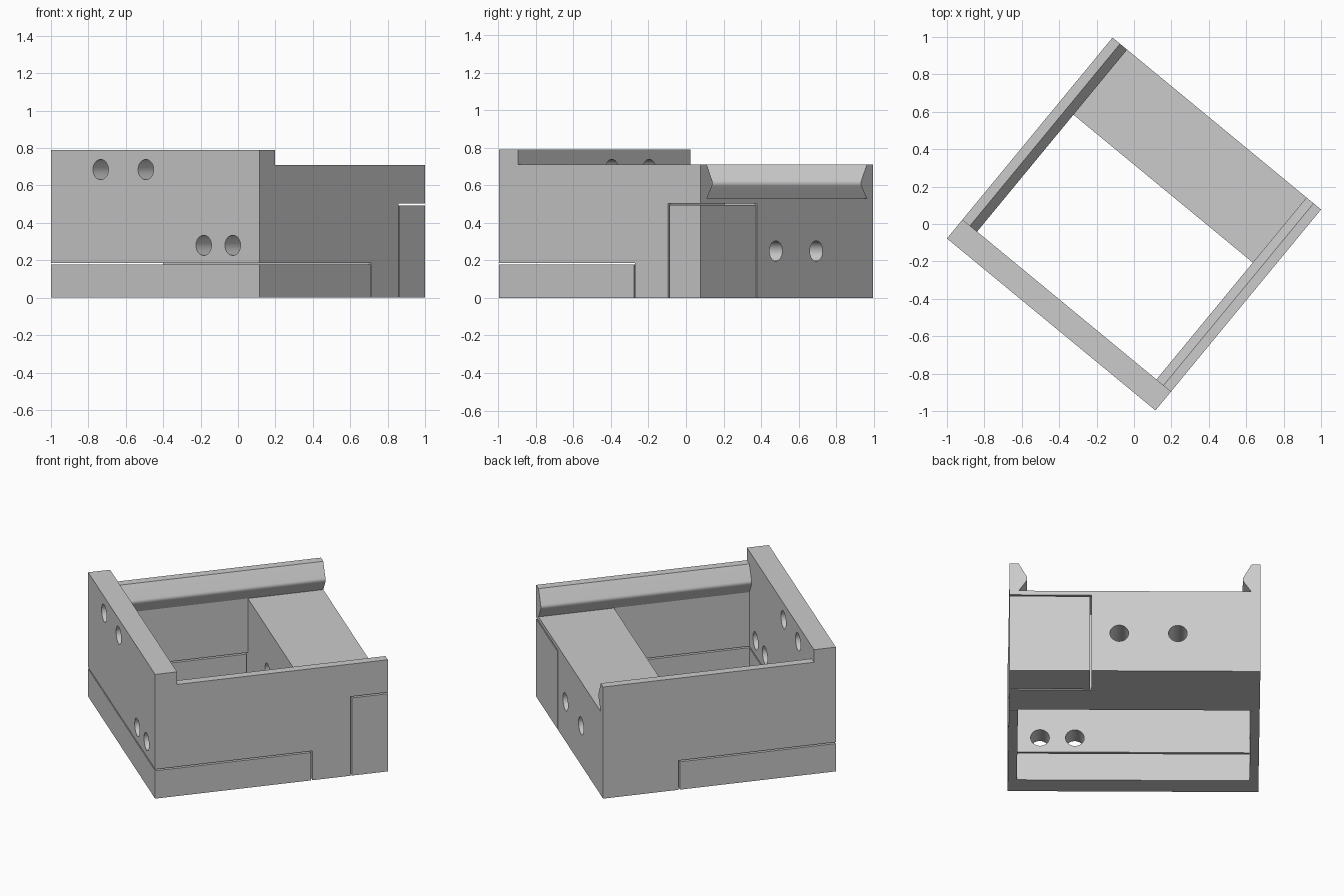
import bpy, bmesh
from math import radians, pi
from mathutils import Matrix, Vector

cube = bpy.data.objects.get("Cube")
if cube:
    bpy.data.objects.remove(cube, do_unlink=True)

# Main dimensions in the part's own axes, before turning it
U, V = 0.7225, 0.696            # half width, half depth
TOP, RIM, LEDGE = 0.79, 0.71, 0.53
WALL = 0.052                    # side wall thickness
FRONT_IN, BLOCK_FRONT = -V + 0.131, 0.245
GAP = 0.009
BASE_TOP = 0.186
CORNER_U, CORNER_V, CORNER_TOP = 0.25, 0.472, 0.503
TURN = radians(-39.5)

grey = bpy.data.materials.new("plain grey")
grey.use_nodes = True
colour = (0.6, 0.6, 0.6, 1)
grey.diffuse_color = colour
grey.node_tree.nodes["Principled BSDF"].inputs["Base Color"].default_value = colour


def finish(name, bm):
    bmesh.ops.recalc_face_normals(bm, faces=bm.faces)
    mesh = bpy.data.meshes.new(name)
    bm.to_mesh(mesh)
    bm.free()
    mesh.materials.append(grey)
    ob = bpy.data.objects.new(name, mesh)
    bpy.context.collection.objects.link(ob)
    return ob


def prism(name, profile, v0, v1):
    """Extrude a (u, z) outline along v."""
    bm = bmesh.new()
    face = bm.faces.new([bm.verts.new((u, v0, z)) for u, z in profile])
    out = bmesh.ops.extrude_face_region(bm, geom=[face])
    moved = [g for g in out["geom"] if isinstance(g, bmesh.types.BMVert)]
    bmesh.ops.translate(bm, verts=moved, vec=(0, v1 - v0, 0))
    return finish(name, bm)


def box(name, u0, u1, v0, v1, z0, z1):
    return prism(name, [(u0, z0), (u1, z0), (u1, z1), (u0, z1)], v0, v1)


def hole(u, z, v0, v1):
    bm = bmesh.new()
    place = Matrix.Translation((u, (v0 + v1) / 2, z)) @ Matrix.Rotation(pi / 2, 4, "X")
    bmesh.ops.create_cone(bm, cap_ends=True, segments=32, radius1=0.054,
                          radius2=0.054, depth=v1 - v0, matrix=place)
    return finish("hole_cutter", bm)


def activate(ob):
    bpy.ops.object.select_all(action="DESELECT")
    ob.select_set(True)
    bpy.context.view_layer.objects.active = ob


def cut(ob, cutter):
    cutter.hide_render = True
    activate(ob)
    mod = ob.modifiers.new("cut", "BOOLEAN")
    mod.operation = "DIFFERENCE"
    mod.solver = "EXACT"
    mod.object = cutter
    bpy.ops.object.modifier_apply(modifier=mod.name)
    bpy.data.objects.remove(cutter, do_unlink=True)


# Dovetail channel: rails bulge inward from both side walls, with a rounded nose
inner = U - WALL
low, nose, high = Vector((inner, LEDGE)), Vector((U - 0.106, 0.61)), Vector((inner, RIM))
a, b = nose.lerp(low, 0.2), nose.lerp(high, 0.16)
steps = 8
arc = [a.lerp(nose, i / steps).lerp(nose.lerp(b, i / steps), i / steps)
       for i in range(steps + 1)]
right = [low] + arc + [high, Vector((inner, 1))]
channel = [tuple(p) for p in right] + [(-p.x, p.y) for p in reversed(right)]

# Main body carved from one block
body = box("main_body", -U, U, -V, V, 0, TOP)
cut(body, box("rim_cutter", -1, 1, FRONT_IN, 1, RIM, 1))
cut(body, prism("channel_cutter", channel, FRONT_IN, 1))
cut(body, box("pocket_cutter", -inner, inner, FRONT_IN, BLOCK_FRONT, -1, LEDGE))
cut(body, box("base_cutter", -1, 1, -1, BLOCK_FRONT, -1, BASE_TOP))
cut(body, box("corner_cutter", CORNER_U, 1, CORNER_V, 1, -1, CORNER_TOP))

# Screw holes through the front wall and the rear block
for u, z in [(-0.378, 0.685), (-0.065, 0.685), (0.336, 0.28), (0.537, 0.28)]:
    cut(body, hole(u, z, -1, FRONT_IN + 0.1))
for u in (-0.247, 0.091):
    cut(body, hole(u, 0.25, 0.1, 1))

# U-shaped base under the front and side walls
base = box("base_frame", -U, U, -V, BLOCK_FRONT - GAP, 0, BASE_TOP - GAP)
cut(base, box("base_pocket_cutter", -inner, inner, FRONT_IN, 1, -1, 1))

# Separate block in the rear corner
corner = box("corner_block", CORNER_U + GAP, U, CORNER_V + GAP, V, 0, CORNER_TOP - GAP)

for ob in (body, base, corner):
    ob.rotation_euler.z = TURN
    activate(ob)
    bpy.ops.object.shade_smooth_by_angle(angle=radians(25))
